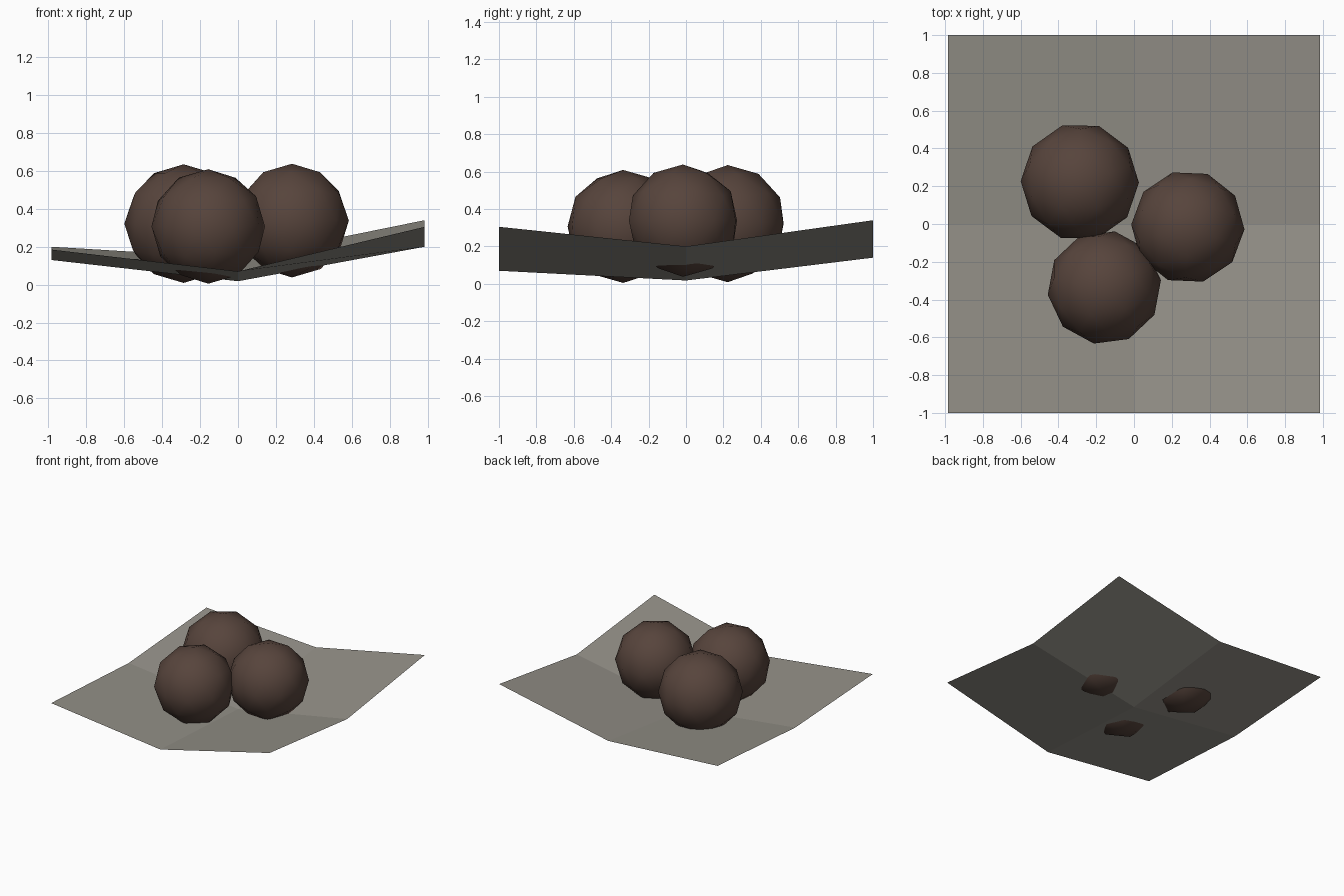
import bpy

if "Cube" in bpy.data.objects:
    bpy.data.objects.remove(bpy.data.objects["Cube"])


def material(name, rgb):
    m = bpy.data.materials.new(name)
    m.diffuse_color = (*rgb, 1)
    m.use_nodes = True
    m.node_tree.nodes["Principled BSDF"].inputs["Base Color"].default_value = m.diffuse_color
    return m


paper = material("grey paper", (0.30, 0.285, 0.25))
chocolate = material("dark chocolate", (0.095, 0.058, 0.045))

# Creased sheet: 3 x 3 heights, rows front to back, columns left to right
heights = [(0.185, 0.07, 0.305), (0.13, 0.018, 0.20), (0.20, 0.14, 0.34)]
verts = [(0.985 * (i - 1), j - 1, heights[j][i]) for j in range(3) for i in range(3)]
faces = [(3 * j + i, 3 * j + i + 1, 3 * j + i + 4, 3 * j + i + 3)
         for j in range(2) for i in range(2)]
mesh = bpy.data.meshes.new("sheet")
mesh.from_pydata(verts, [], faces)
mesh.materials.append(paper)
bpy.context.collection.objects.link(bpy.data.objects.new("sheet", mesh))

# Three balls resting in the sheet, pushed slightly through it
balls = [("ball_back", (-0.287, 0.223, 0.322), 0.313, 0.3),
         ("ball_right", (0.285, -0.016, 0.338), 0.30, 0.9),
         ("ball_front", (-0.157, -0.336, 0.307), 0.302, 1.7)]
for name, pos, r, turn in balls:
    bpy.ops.mesh.primitive_ico_sphere_add(subdivisions=2, radius=r, location=pos,
                                          rotation=(0, 0, turn))
    ball = bpy.context.object
    ball.name = name
    ball.data.materials.append(chocolate)
    bpy.ops.object.shade_smooth()
